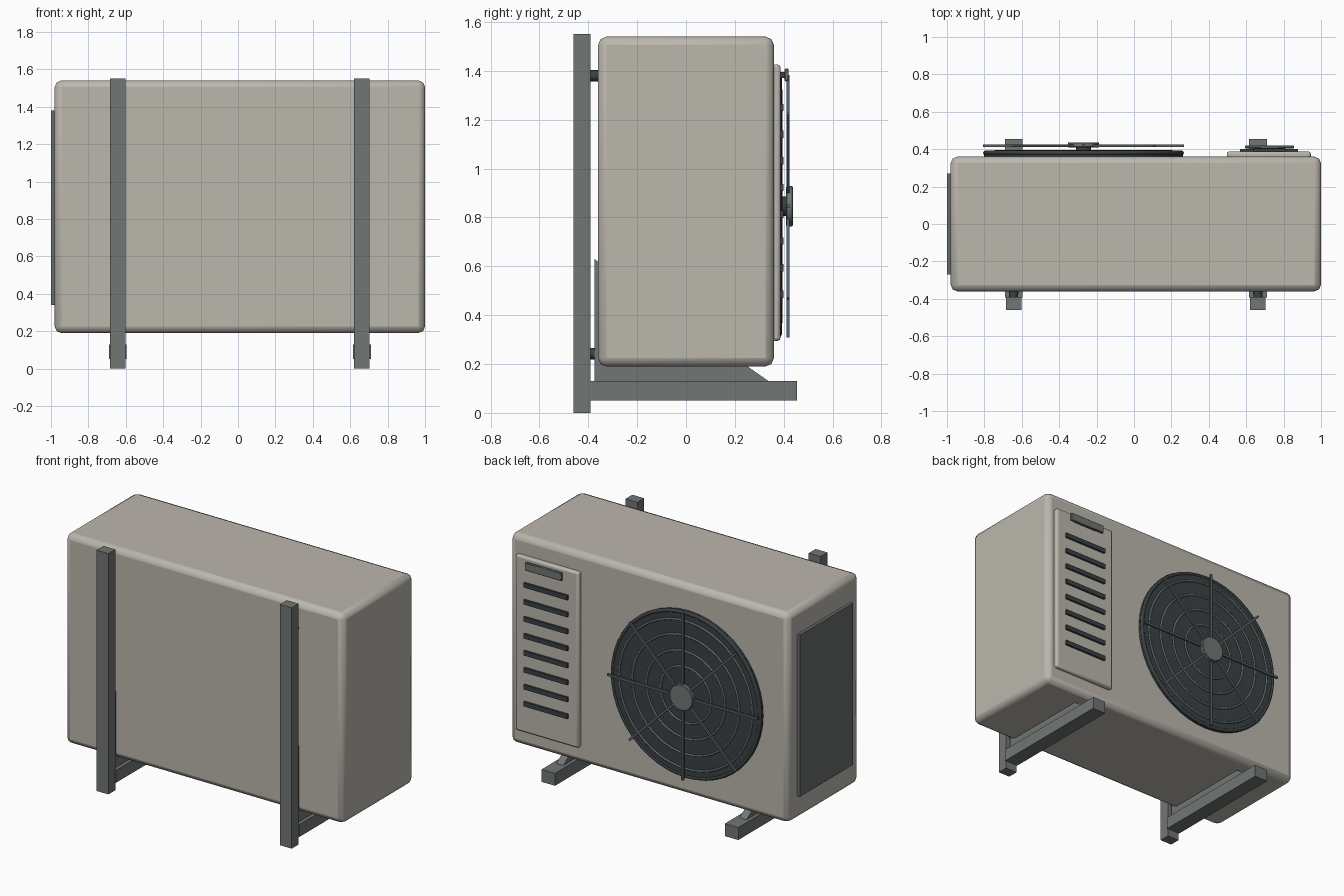
import bpy, bmesh, math
from mathutils import Matrix, Vector

if "Cube" in bpy.data.objects:
    bpy.data.objects.remove(bpy.data.objects["Cube"])


def material(name, rgb):
    m = bpy.data.materials.new(name)
    m.diffuse_color = (*rgb, 1)
    m.use_nodes = True
    m.node_tree.nodes["Principled BSDF"].inputs["Base Color"].default_value = m.diffuse_color
    return m


CASE = material("warm grey casing", (0.50, 0.475, 0.42))
STEEL = material("bracket grey", (0.165, 0.18, 0.173))
COIL = material("coil grey", (0.14, 0.15, 0.148))
WIRE = material("grille wire grey", (0.11, 0.125, 0.125))
DARK = material("dark opening", (0.042, 0.052, 0.056))


def finish(name, bm, mat, bevel=0, segments=2, smooth=True):
    bmesh.ops.recalc_face_normals(bm, faces=bm.faces)
    me = bpy.data.meshes.new(name)
    bm.to_mesh(me)
    bm.free()
    me.materials.append(mat)
    ob = bpy.data.objects.new(name, me)
    bpy.context.collection.objects.link(ob)
    if bevel:
        mod = ob.modifiers.new("Bevel", "BEVEL")
        mod.width, mod.segments = bevel, segments
    if smooth:
        bpy.ops.object.select_all(action="DESELECT")
        ob.select_set(True)
        bpy.context.view_layer.objects.active = ob
        bpy.ops.object.shade_smooth_by_angle(angle=math.radians(35))
    return ob


def box(name, x, y, z, mat, bevel=0, segments=2):
    """Box from (min, max) pairs."""
    bm = bmesh.new()
    size = Vector((x[1] - x[0], y[1] - y[0], z[1] - z[0]))
    mid = Vector((sum(x), sum(y), sum(z))) / 2
    bmesh.ops.create_cube(bm, size=1, matrix=Matrix.Translation(mid) @ Matrix.Diagonal((*size, 1)))
    return finish(name, bm, mat, bevel, segments, smooth=bevel > 0)


def disc(name, x, z, r, y, mat, sides=48, bevel=0):
    """Cylinder lying along y."""
    bm = bmesh.new()
    m = Matrix.Translation((x, sum(y) / 2, z)) @ Matrix.Rotation(math.pi / 2, 4, "X")
    bmesh.ops.create_cone(bm, cap_ends=True, segments=sides, radius1=r, radius2=r,
                          depth=y[1] - y[0], matrix=m)
    return finish(name, bm, mat, bevel, 1)


def ring(name, x, y, z, r, t, mat):
    bpy.ops.mesh.primitive_torus_add(major_radius=r, minor_radius=t, major_segments=48,
                                     minor_segments=8, location=(x, y, z),
                                     rotation=(math.pi / 2, 0, 0))
    ob = bpy.context.object
    ob.name = name
    ob.data.materials.append(mat)
    bpy.ops.object.shade_smooth_by_angle(angle=math.radians(60))


# casing and side coil panel
box("casing", (-0.98, 1.0), (-0.36, 0.36), (0.19, 1.54), CASE, 0.035)
box("side_coil_panel", (-1.0, -0.97), (-0.27, 0.27), (0.34, 1.38), COIL)

# service panel with louvers and handle
box("service_panel", (0.496, 0.946), (0.35, 0.387), (0.295, 1.425), CASE, 0.012)
for i in range(8):
    z = 0.485 + i * 0.1093
    box(f"louver_{i + 1}", (0.567, 0.877), (0.38, 0.40), (z - 0.015, z + 0.015), DARK)
box("handle_mount", (0.64, 0.81), (0.38, 0.41), (1.37, 1.395), DARK)
box("handle", (0.594, 0.856), (0.404, 0.42), (1.357, 1.41), STEEL, 0.004, 1)

# fan opening, guard rings, spokes and hub
FX, FZ, FR = -0.27, 0.846, 0.537
disc("fan_opening", FX, FZ, FR - 0.004, (0.355, 0.387), DARK)
ring("guard_rim", FX, 0.38, FZ, FR - 0.012, 0.012, DARK)
for i, r in enumerate((0.18, 0.28, 0.38, 0.475)):
    ring(f"guard_ring_{i + 1}", FX, 0.388, FZ, r, 0.007, WIRE)
for i in range(4):
    spoke = box(f"guard_spoke_{i + 1}", (-FR, FR), (-0.006, 0.006), (-0.007, 0.007), WIRE)
    spoke.location = (FX, 0.418, FZ)
    spoke.rotation_euler.y = i * math.pi / 4
disc("fan_hub", FX, FZ, 0.083, (0.41, 0.437), STEEL, 32, 0.004)
disc("fan_shaft", FX, FZ, 0.04, (0.38, 0.415), DARK, 16)

# wall brackets: post, arm, gusset and bolts on each side
for side, cx in (("left", -0.643), ("right", 0.662)):
    box(f"{side}_post", (cx - 0.042, cx + 0.042), (-0.46, -0.39), (0, 1.55), STEEL)
    box(f"{side}_arm", (cx - 0.048, cx + 0.048), (-0.392, 0.455), (0.05, 0.13), STEEL)
    bm = bmesh.new()
    face = bm.faces.new([bm.verts.new((cx - 0.025, y, z))
                         for y, z in ((-0.375, 0.125), (0.345, 0.125), (-0.375, 0.63))])
    ext = bmesh.ops.extrude_face_region(bm, geom=[face])["geom"]
    bmesh.ops.translate(bm, vec=(0.05, 0, 0),
                        verts=[v for v in ext if isinstance(v, bmesh.types.BMVert)])
    finish(f"{side}_gusset", bm, STEEL, smooth=False)
    for level, z in (("lower", 0.242), ("upper", 1.38)):
        disc(f"{side}_{level}_bolt", cx, z, 0.024, (-0.395, -0.355), DARK, 12)
